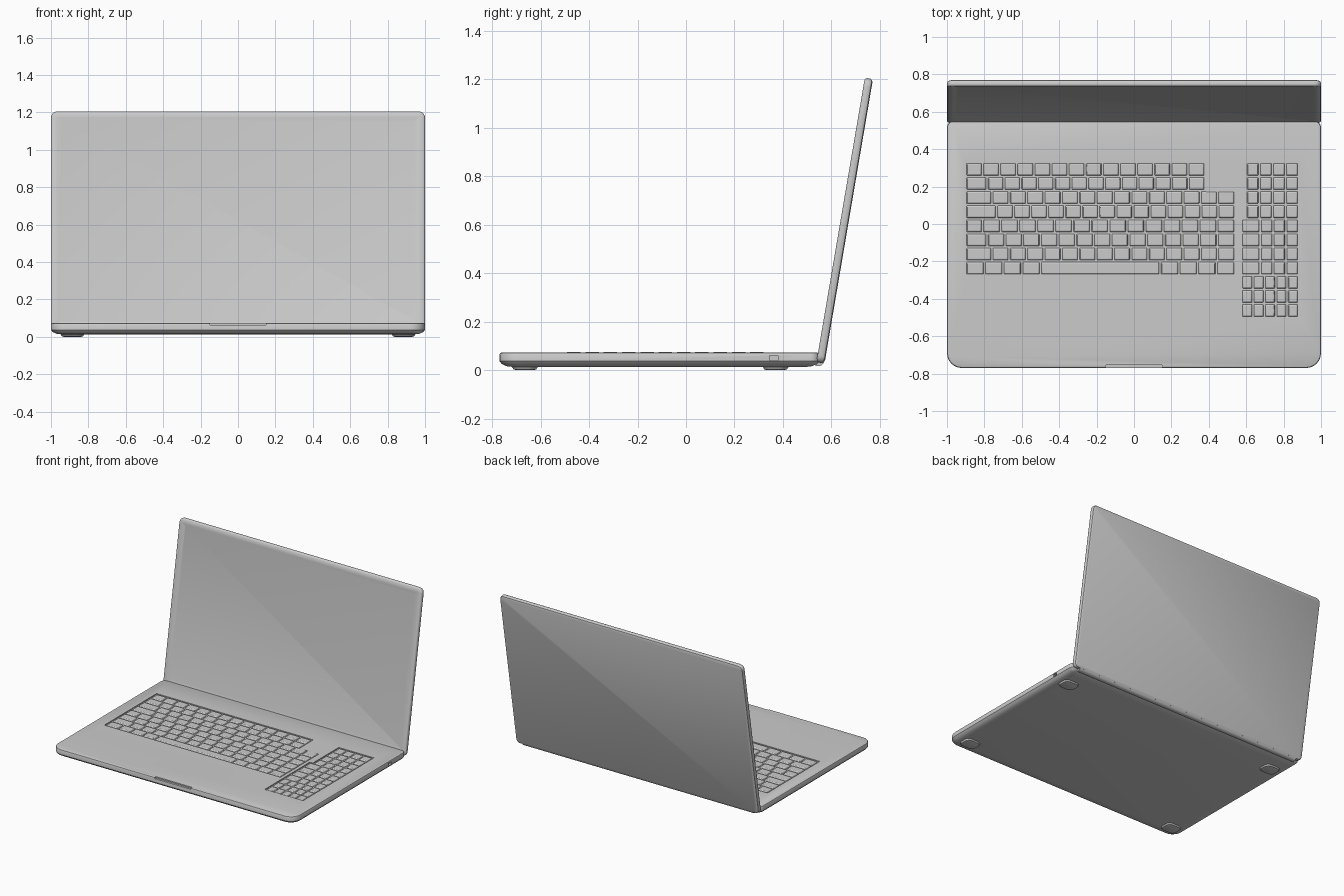
import bpy, bmesh, math
from mathutils import Matrix, Vector

if "Cube" in bpy.data.objects:
    bpy.data.objects.remove(bpy.data.objects["Cube"])

grey = bpy.data.materials.new("casing_grey")
grey.use_nodes = True
colour = (0.6, 0.6, 0.6, 1)
grey.diffuse_color = colour
grey.node_tree.nodes["Principled BSDF"].inputs["Base Color"].default_value = colour


def finish(name, bm, smooth=True):
    bmesh.ops.recalc_face_normals(bm, faces=bm.faces)
    mesh = bpy.data.meshes.new(name)
    bm.to_mesh(mesh)
    bm.free()
    mesh.materials.append(grey)
    ob = bpy.data.objects.new(name, mesh)
    bpy.context.collection.objects.link(ob)
    bpy.ops.object.select_all(action='DESELECT')
    ob.select_set(True)
    bpy.context.view_layer.objects.active = ob
    if smooth:
        bpy.ops.object.shade_smooth_by_angle(angle=math.radians(35))
    return ob


def outline(hx, hy, r_front, r_back, inset, steps=6):
    """Rounded rectangle points, shrunk by inset."""
    pts = []
    hx, hy = hx - inset, hy - inset
    for i, (sx, sy) in enumerate(((1, 1), (-1, 1), (-1, -1), (1, -1))):
        r = max((r_back if sy > 0 else r_front) - inset, 0.004)
        for k in range(steps + 1):
            a = math.pi / 2 * (i + k / steps)
            pts.append((sx * (hx - r) + r * math.cos(a), sy * (hy - r) + r * math.sin(a)))
    return pts


def slab(name, hx, hy, r_front, r_back, profile, centre=(0, 0)):
    """Loft rounded rectangles through (inset, height) pairs."""
    bm = bmesh.new()
    rings = [[bm.verts.new((x + centre[0], y + centre[1], z))
              for x, y in outline(hx, hy, r_front, r_back, d)] for d, z in profile]
    n = len(rings[0])
    for a, b in zip(rings, rings[1:]):
        for i in range(n):
            bm.faces.new((a[i], a[(i + 1) % n], b[(i + 1) % n], b[i]))
    bm.faces.new(rings[0][::-1])
    bm.faces.new(rings[-1])
    return finish(name, bm)


def add_box(bm, x0, x1, y0, y1, z0, z1, taper=0.0):
    made = bmesh.ops.create_cube(bm, size=1)["verts"]
    for v in made:
        t = taper if v.co.z > 0 else 0
        v.co = Vector((x1 - t if v.co.x > 0 else x0 + t,
                       y1 - t if v.co.y > 0 else y0 + t,
                       z1 if v.co.z > 0 else z0))


def cut(target, box):
    bm = bmesh.new()
    add_box(bm, *box)
    cutter = finish("cutter", bm, smooth=False)
    cutter.hide_render = True
    mod = target.modifiers.new("cut", 'BOOLEAN')
    mod.operation, mod.solver, mod.object = 'DIFFERENCE', 'EXACT', cutter
    bpy.context.view_layer.objects.active = target
    bpy.ops.object.modifier_apply(modifier=mod.name)
    bpy.data.objects.remove(cutter)


# Base casing with its soft lower edge
DECK = 0.073
FLOOR = DECK - 0.007
base = slab("base_casing", 1.0, 0.66, 0.08, 0.035,
            [(0.065, 0.012), (0.03, 0.016), (0.01, 0.025), (0, 0.037),
             (0, 0.064), (0.003, 0.07), (0.01, DECK)], centre=(0, -0.11))

# Keyboard wells, front thumb notch and side port
for x0, x1, y0, y1 in ((-0.905, 0.385, 0.16, 0.335), (-0.905, 0.545, -0.28, 0.17),
                       (0.595, 0.885, 0.02, 0.335), (0.57, 0.885, -0.5, 0.03)):
    cut(base, (x0, x1, y0, y1, FLOOR, 0.1))
cut(base, (-0.15, 0.15, -0.8, -0.755, 0.064, 0.1))
cut(base, (0.98, 1.1, 0.345, 0.38, 0.04, 0.06))
bpy.context.view_layer.objects.active = base
base.select_set(True)
bpy.ops.object.shade_smooth_by_angle(angle=math.radians(35))

# Keys: rows of equal keys with differing end keys
PITCH = 0.0755
GAP = 0.004


def key(bm, x0, x1, y_top, depth=PITCH):
    add_box(bm, x0 + GAP, x1 - GAP, y_top - depth + GAP, y_top - GAP,
            FLOOR - 0.002, DECK + 0.002, taper=0.006)


def key_row(bm, x0, x1, y_top, count, first=None):
    edges = [x0]
    if first:
        edges.append(x0 + first)
        count -= 1
    start = edges[-1]
    edges += [start + (x1 - start) * (i + 1) / count for i in range(count)]
    for a, b in zip(edges, edges[1:]):
        key(bm, a, b, y_top)


def finish_keys(name, bm):
    ob = finish(name, bm)
    mod = ob.modifiers.new("soft_edges", 'BEVEL')
    mod.width, mod.segments = 0.003, 2


bm = bmesh.new()
for row in range(7):
    end = 0.38 if row < 2 else 0.54
    key_row(bm, -0.9, end, 0.33 - row * PITCH, 14 if row < 2 else 15,
            first=0.09 + 0.025 * (row % 4))
bottom = 0.33 - 7 * PITCH
key_row(bm, -0.9, -0.5, bottom, 4)
key(bm, -0.5, 0.14, bottom)
key_row(bm, 0.14, 0.54, bottom, 4)
finish_keys("main_keys", bm)

bm = bmesh.new()
for row in range(11):
    y = 0.33 - row * PITCH
    if row < 4:
        key_row(bm, 0.6, 0.88, y, 4)
    elif row < 8:
        key_row(bm, 0.575, 0.88, y, 4, first=0.1)
    else:
        key_row(bm, 0.575, 0.88, y, 5)
finish_keys("number_pad_keys", bm)

# Lid with a shallow recessed screen, leaning back
foot, top = Vector((0, 0.555, 0.03)), Vector((0, 0.755, 1.204))
length = (top - foot).length
lid = slab("screen_lid", 1.0, length / 2, 0.03, 0.035,
           [(0.014, -0.017), (0.004, -0.013), (0, -0.005), (0, 0.008),
            (0.003, 0.014), (0.008, 0.017), (0.035, 0.017), (0.05, 0.013)])
lid.location = (foot + top) / 2
lid.rotation_euler.x = math.atan2(top.z - foot.z, top.y - foot.y)

# Hinge barrel along the rear edge
bm = bmesh.new()
bmesh.ops.create_cone(bm, cap_ends=True, segments=20, radius1=0.024, radius2=0.024, depth=1.9,
                      matrix=Matrix.Translation((0, 0.546, 0.04)) @ Matrix.Rotation(math.pi / 2, 4, 'Y'))
finish("hinge_barrel", bm)

# Low rubber feet
for side, sx in (("left", 1), ("right", -1)):
    for end, y in (("front", -0.665), ("rear", 0.37)):
        slab(f"{end}_{side}_foot", 0.065, 0.055, 0.04, 0.04,
             [(0.018, 0), (0.008, 0.003), (0, 0.016)], centre=(sx * 0.885, y))
